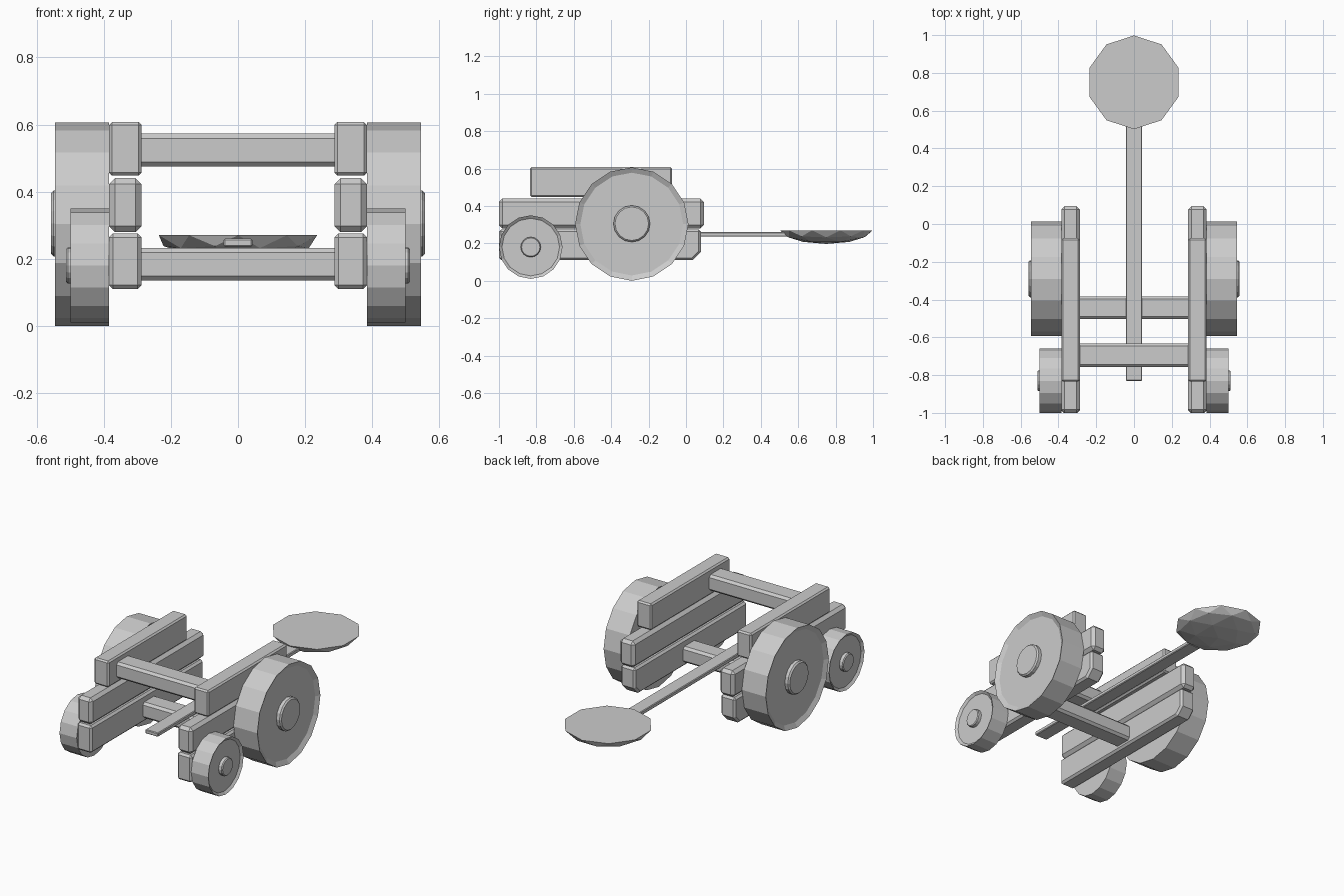
import bpy, bmesh
from math import radians
from mathutils import Matrix, Vector

cube = bpy.data.objects.get("Cube")
if cube:
    bpy.data.objects.remove(cube, do_unlink=True)

grey = bpy.data.materials.new("plain grey")
grey.use_nodes = True
grey.diffuse_color = (0.6, 0.6, 0.6, 1)
grey.node_tree.nodes["Principled BSDF"].inputs["Base Color"].default_value = (0.6, 0.6, 0.6, 1)


def finish(bm, name):
    mesh = bpy.data.meshes.new(name)
    bm.to_mesh(mesh)
    bm.free()
    mesh.materials.append(grey)
    obj = bpy.data.objects.new(name, mesh)
    bpy.context.collection.objects.link(obj)
    return obj


def beam(name, lo, hi, bevel, corner_cut=None):
    """Chamfered box; corner_cut(vertex) picks edges that get a heavier chamfer."""
    bm = bmesh.new()
    lo, hi = Vector(lo), Vector(hi)
    bmesh.ops.create_cube(bm, size=1)
    for v in bm.verts:
        v.co = (lo + hi) / 2 + v.co * (hi - lo)
    if corner_cut:
        edges = [e for e in bm.edges if all(corner_cut(v.co) for v in e.verts)]
        bmesh.ops.bevel(bm, geom=edges, offset=0.045, segments=1, affect='EDGES')
    if bevel:
        sharp = [e for e in bm.edges if e.calc_face_angle(0) > radians(60)] if corner_cut else bm.edges[:]
        bmesh.ops.bevel(bm, geom=sharp, offset=bevel, segments=1, affect='EDGES')
    return finish(bm, name)


def disc(name, side, x0, x1, y, z, radius, rim=0.0, recess=0.0, bevel=0.0):
    """Faceted disc on the x axis, with a recessed or chamfered outer face."""
    bm = bmesh.new()
    bmesh.ops.create_cone(bm, cap_ends=True, segments=16, radius1=radius,
                          radius2=radius, depth=x1 - x0)
    turn = Matrix.Rotation(radians(90 * side), 4, 'Y')
    bm.transform(Matrix.Translation((side * (x0 + x1) / 2, y, z)) @ turn)
    bm.normal_update()
    cap = max(bm.faces, key=lambda f: f.normal.x * side)
    if rim:
        bmesh.ops.inset_region(bm, faces=[cap], thickness=rim)
        bmesh.ops.translate(bm, verts=cap.verts[:], vec=(-side * recess, 0, 0))
    if bevel:
        bmesh.ops.bevel(bm, geom=cap.edges[:], offset=bevel, segments=1, affect='EDGES')
    return finish(bm, name)


# Side planks and wheels, mirrored left and right
for side, label in ((1, "left"), (-1, "right")):
    xa, xb = sorted((side * 0.287, side * 0.385))
    beam(label + "_lower_plank", (xa, -1, 0.11), (xb, 0.08, 0.275), 0.012,
         lambda c: c.y > 0 and c.z < 0.2)
    beam(label + "_middle_plank", (xa, -1, 0.28), (xb, 0.095, 0.44), 0.018)
    beam(label + "_upper_plank", (xa, -0.835, 0.448), (xb, -0.075, 0.607), 0.009)

    disc(label + "_rear_wheel", side, 0.385, 0.545, -0.29, 0.303, 0.303, 0.028, 0.015)
    disc(label + "_rear_hub", side, 0.5, 0.558, -0.29, 0.305, 0.098, bevel=0.008)
    disc(label + "_front_wheel", side, 0.385, 0.5, -0.83, 0.18, 0.17, 0.016, 0.012)
    disc(label + "_front_hub", side, 0.46, 0.512, -0.83, 0.18, 0.054, bevel=0.005)

# Crossbars between the sides
beam("upper_crossbar", (-0.31, -0.757, 0.475), (0.31, -0.633, 0.573), 0.014)
beam("lower_crossbar", (-0.31, -0.503, 0.135), (0.31, -0.383, 0.232), 0.014)

# Throwing arm
beam("throwing_arm", (-0.043, -0.83, 0.236), (0.043, 0.54, 0.26), 0.004)

# Bowl: outer and inner lower half spheres joined by a flat rim
bm = bmesh.new()
for radius, depth in ((0.248, 0.073), (0.212, 0.052)):
    scale = Matrix.Diagonal((radius, radius, depth, 1))
    bmesh.ops.create_icosphere(bm, subdivisions=2, radius=1, matrix=scale)
bmesh.ops.delete(bm, geom=[v for v in bm.verts if v.co.z > 0.001], context='VERTS')
bmesh.ops.bridge_loops(bm, edges=[e for e in bm.edges if e.is_boundary])
bmesh.ops.recalc_face_normals(bm, faces=bm.faces[:])
bm.transform(Matrix.Translation((0, 0.75, 0.27)))
finish(bm, "bowl")
